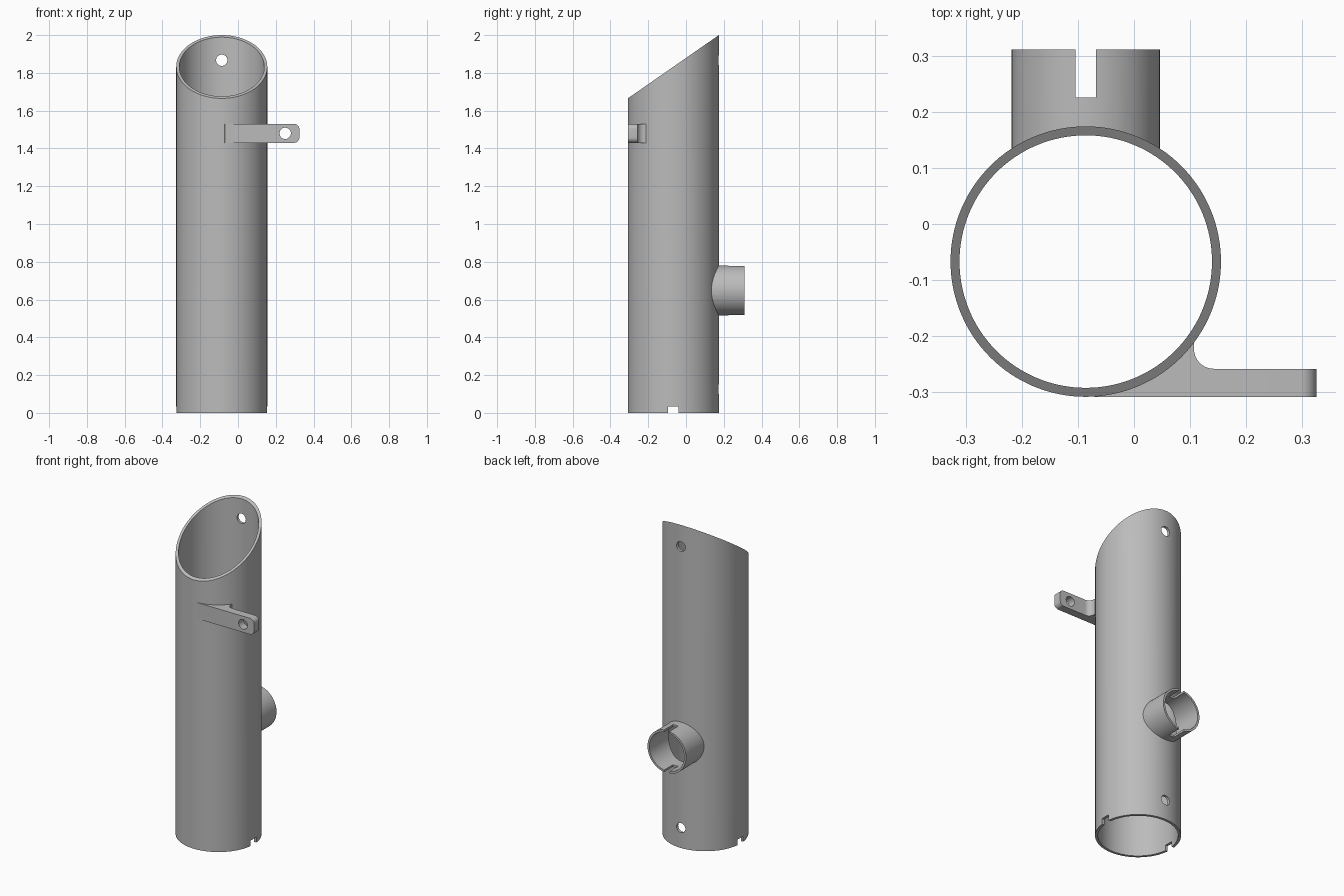
import bpy, bmesh, math
from mathutils import Matrix, Vector

if "Cube" in bpy.data.objects:
    bpy.data.objects.remove(bpy.data.objects["Cube"])

CX, CY = -0.086, -0.067      # tube axis
R_OUT, R_IN = 0.241, 0.225
PIPE_Z = 0.648

grey = bpy.data.materials.new("plain grey")
grey.use_nodes = True
grey.diffuse_color = (0.5, 0.5, 0.5, 1)
grey.node_tree.nodes["Principled BSDF"].inputs["Base Color"].default_value = (0.5, 0.5, 0.5, 1)


def to_object(bm, name):
    bmesh.ops.recalc_face_normals(bm, faces=bm.faces)
    mesh = bpy.data.meshes.new(name)
    bm.to_mesh(mesh)
    bm.free()
    mesh.materials.append(grey)
    obj = bpy.data.objects.new(name, mesh)
    bpy.context.collection.objects.link(obj)
    return obj


def cylinder(name, radius, start, end, sides=96):
    a, b = Vector(start), Vector(end)
    turn = (b - a).to_track_quat('Z', 'Y').to_matrix().to_4x4()
    bm = bmesh.new()
    bmesh.ops.create_cone(bm, cap_ends=True, segments=sides, radius1=radius, radius2=radius,
                          depth=(b - a).length, matrix=Matrix.Translation((a + b) / 2) @ turn)
    return to_object(bm, name)


def box(name, center, size):
    bm = bmesh.new()
    bmesh.ops.create_cube(bm, size=1, matrix=Matrix.Translation(center) @ Matrix.Diagonal((*size, 1)))
    return to_object(bm, name)


def cut(obj, *cutters):
    bpy.context.view_layer.objects.active = obj
    for cutter in cutters:
        cutter.hide_render = True
        mod = obj.modifiers.new("cut", 'BOOLEAN')
        mod.operation, mod.solver, mod.object = 'DIFFERENCE', 'EXACT', cutter
        bpy.ops.object.modifier_apply(modifier=mod.name)


def back_bore(name, radius, z, sides=40):
    return cylinder(name, radius, (CX, 0, z), (CX, 0.45, z), sides)


# Main tube with a slanted top
tube = cylinder("main_tube", R_OUT, (CX, CY, 0), (CX, CY, 2.2), 128)
bm = bmesh.new()
bm.from_mesh(tube.data)
slope = (2.0 - 1.665) / (2 * R_OUT)
cut_edges = bmesh.ops.bisect_plane(bm, geom=bm.verts[:] + bm.edges[:] + bm.faces[:],
                                   plane_co=(CX, CY + R_OUT, 2.0), plane_no=(0, -slope, 1),
                                   clear_outer=True)["geom_cut"]
bmesh.ops.contextual_create(bm, geom=[e for e in cut_edges if isinstance(e, bmesh.types.BMEdge)])
bmesh.ops.recalc_face_normals(bm, faces=bm.faces)
bm.to_mesh(tube.data)
bm.free()

# Bores, screw holes and bottom notches
tube_bore = cylinder("tube_bore", R_IN, (CX, CY, -0.1), (CX, CY, 2.3), 128)
pipe_bore = back_bore("pipe_bore", 0.119, PIPE_Z, 96)
holes = [back_bore("screw_hole", 0.03, z) for z in (0.125, 1.867)]
notch = box("notch", (CX, CY, 0), (0.7, 0.056, 0.07))
cut(tube, tube_bore, pipe_bore, *holes, notch)

# Side pipe with slots above and below
core = cylinder("wall_core", 0.233, (CX, CY, -0.1), (CX, CY, 2.3), 128)
pipe = cylinder("side_pipe", 0.132, (CX, 0, PIPE_Z), (CX, 0.311, PIPE_Z))
slot = box("slot", (CX, 0.325, PIPE_Z), (0.036, 0.2, 0.4))
cut(pipe, core, pipe_bore, slot)

# Mounting bracket: plan outline with an inside fillet, extruded upward
fillet = [(0.142 + 0.035 * math.cos(a), -0.223 + 0.035 * math.sin(a))
          for a in (math.radians(270 - 9 * i) for i in range(11))]
outline = [(-0.08, -0.295), (-0.07, -0.308), (0.325, -0.308), (0.325, -0.258),
           *fillet, (0.107, -0.205), (0.06, -0.205)]
bm = bmesh.new()
face = bm.faces.new([bm.verts.new((x, y, 1.43)) for x, y in outline])
ext = bmesh.ops.extrude_face_region(bm, geom=[face])["geom"]
bmesh.ops.translate(bm, vec=(0, 0, 0.1), verts=[v for v in ext if isinstance(v, bmesh.types.BMVert)])
# Rounded corners at the free end
corners = [e for e in bm.edges if all(v.co.x > 0.32 for v in e.verts)
           and abs(e.verts[0].co.y - e.verts[1].co.y) > 0.01]
bmesh.ops.bevel(bm, geom=corners, offset=0.028, offset_type='OFFSET', segments=8,
                profile=0.5, affect='EDGES')
bracket = to_object(bm, "mounting_bracket")
bracket_hole = cylinder("bracket_hole", 0.03, (0.25, -0.4, 1.48), (0.25, -0.2, 1.48), 40)
cut(bracket, core, bracket_hole)

# Remove cutters and smooth the parts
for helper in (tube_bore, pipe_bore, *holes, notch, core, slot, bracket_hole):
    bpy.data.objects.remove(helper)
bpy.ops.object.select_all(action='DESELECT')
for part in (tube, pipe, bracket):
    part.select_set(True)
bpy.context.view_layer.objects.active = tube
bpy.ops.object.shade_smooth_by_angle(angle=math.radians(30))
